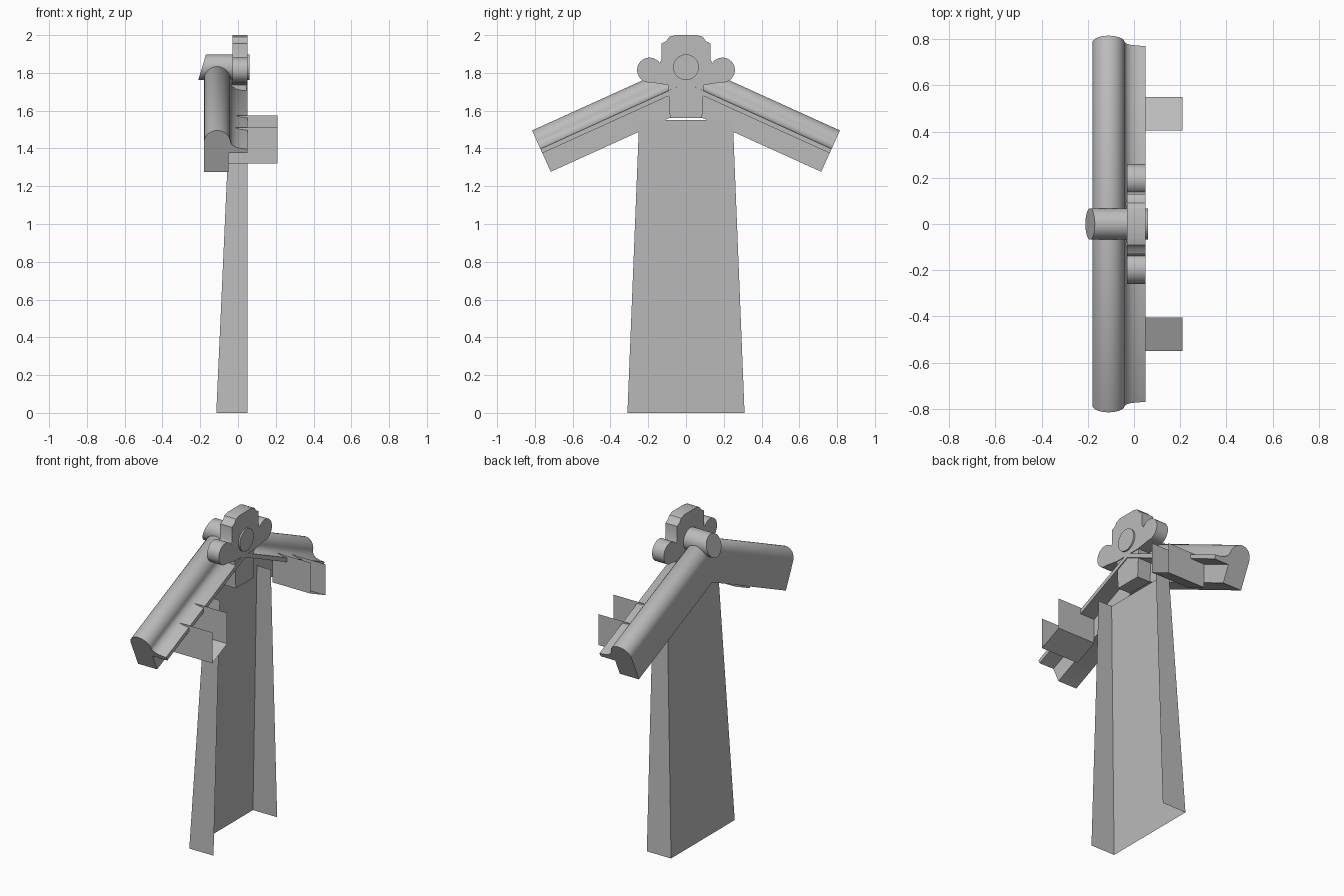
import bpy, bmesh, math
from mathutils import Vector

cube = bpy.data.objects.get("Cube")
if cube:
    bpy.data.objects.remove(cube)

GREY = (0.5, 0.5, 0.5, 1)
grey = bpy.data.materials.new("stone grey")
grey.use_nodes = True
grey.diffuse_color = GREY
grey.node_tree.nodes["Principled BSDF"].inputs["Base Color"].default_value = GREY


def finish(name, bm, smooth=True, mirror=False):
    bmesh.ops.recalc_face_normals(bm, faces=bm.faces)
    mesh = bpy.data.meshes.new(name)
    bm.to_mesh(mesh)
    bm.free()
    mesh.materials.append(grey)
    ob = bpy.data.objects.new(name, mesh)
    bpy.context.collection.objects.link(ob)
    if mirror:
        mod = ob.modifiers.new("mirror", 'MIRROR')
        mod.use_axis = (False, True, False)
    if smooth:
        bpy.ops.object.select_all(action='DESELECT')
        ob.select_set(True)
        bpy.context.view_layer.objects.active = ob
        bpy.ops.object.shade_smooth_by_angle(angle=math.radians(35))
    return ob


def bridge(bm, start, end, cap_start=True, cap_end=True):
    a = [bm.verts.new(p) for p in start]
    b = [bm.verts.new(p) for p in end]
    n = len(a)
    for i in range(n):
        j = (i + 1) % n
        bm.faces.new((a[i], a[j], b[j], b[i]))
    if cap_start:
        bm.faces.new(a[::-1])
    if cap_end:
        bm.faces.new(b)


def sheet(bm, *points):
    bm.faces.new([bm.verts.new(p) for p in points])


def circle(cy, cz, r, n=32):
    return [(cy + r * math.cos(2 * math.pi * i / n), cz + r * math.sin(2 * math.pi * i / n))
            for i in range(n)]


def slab(name, outline, x0, x1, mirror=False, lean=0, centre=0):
    # Outline in y and z, extruded along x; lean tilts the back end
    bm = bmesh.new()
    bridge(bm, [(x0 + lean * (z - centre), y, z) for y, z in outline],
           [(x1, y, z) for y, z in outline])
    return finish(name, bm, mirror=mirror)


# Tapered tower: back wall with two side flanges, open at front and bottom
TOP = 1.55
bm = bmesh.new()
sheet(bm, (-0.115, -0.31, 0), (-0.115, 0.31, 0), (-0.045, 0.248, TOP), (-0.045, -0.248, TOP))
for s in (-1, 1):
    sheet(bm, (-0.115, s * 0.31, 0), (0.05, s * 0.31, 0),
          (0.05, s * 0.248, TOP), (-0.045, s * 0.248, TOP))
bmesh.ops.remove_doubles(bm, verts=bm.verts, dist=0.0001)
finish("tower_wall", bm, smooth=False)

# Sloping arm: round ridge, beam below it and a curved ledge in front
SLOPE = math.radians(24.4)
END_Y, END_Z = 0.815, 1.495
ridge = [(-0.11 + 0.07 * math.cos(a), -0.07 + 0.07 * math.sin(a))
         for a in (math.pi * (1 - i / 20) for i in range(21))]
profile = ridge + [(-0.03, -0.085), (-0.01, -0.098), (0.02, -0.105), (0.05, -0.107),
                   (0.05, -0.132), (-0.05, -0.132), (-0.05, -0.24), (-0.18, -0.24)]
apex = END_Z + END_Y * math.tan(SLOPE)
bm = bmesh.new()
bridge(bm, [(x, 0, apex + w / math.cos(SLOPE)) for x, w in profile],
       [(x, END_Y + w * math.sin(SLOPE), END_Z + w * math.cos(SLOPE)) for x, w in profile],
       cap_start=False)
finish("roof_arm", bm, mirror=True)

# Trough bracket under each arm: two sides and a sloping floor
X0, X1 = -0.05, 0.21
IN, OUT = 0.405, 0.55
bm = bmesh.new()
for y, low, high in ((IN, 1.385, 1.575), (OUT, 1.32, 1.51)):
    sheet(bm, (X0, y, low), (X1, y, low), (X1, y, high), (X0, y, high))
sheet(bm, (X0, IN, 1.385), (X1, IN, 1.385), (X1, OUT, 1.32), (X0, OUT, 1.32))
bmesh.ops.remove_doubles(bm, verts=bm.verts, dist=0.0001)
finish("trough_bracket", bm, smooth=False, mirror=True)

# Keystone below the crest
slab("keystone", [(-0.085, 1.56), (0.085, 1.56), (0.095, 1.74), (-0.095, 1.74)], -0.045, 0.045)

# Crest plate with a lobe on each side
half = [(0.09, 1.735), (0.2, 1.752), (0.19, 1.81), (0.14, 1.85), (0.13, 1.87),
        (0.13, 1.955), (0.105, 1.968), (0.09, 1.99), (0.06, 2.0)]
slab("crest_plate", half + [(-y, z) for y, z in reversed(half)], -0.03, 0.05)
slab("crest_lobe", circle(0.193, 1.815, 0.066), -0.03, 0.05, mirror=True)

# Short round tile through the crest, cut at a slant behind
slab("crest_tile", circle(0, 1.83, 0.068), -0.19, 0.06, lean=0.3, centre=1.83)
